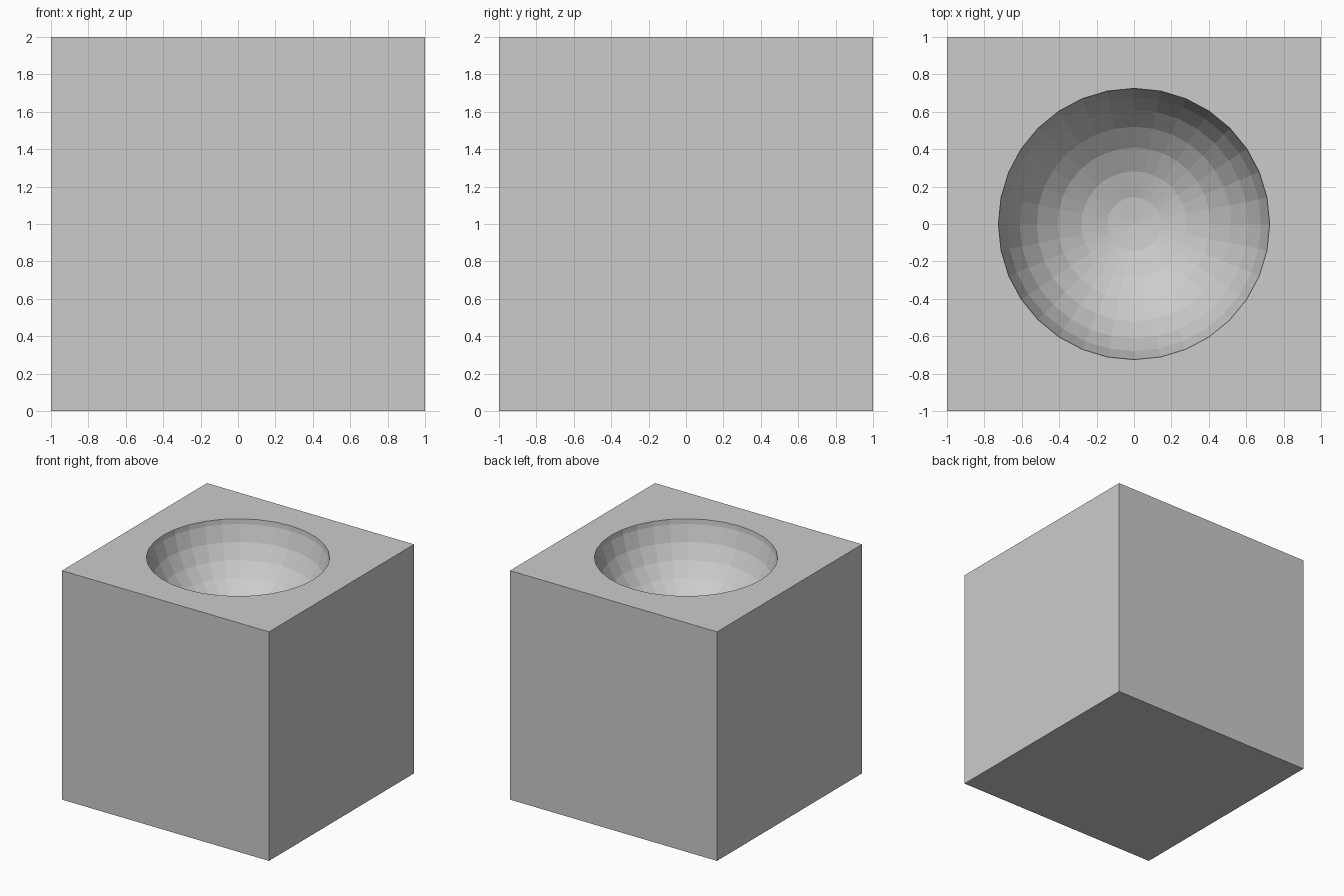
import bpy

if "Cube" in bpy.data.objects:
    bpy.data.objects.remove(bpy.data.objects["Cube"])

# solid block
bpy.ops.mesh.primitive_cube_add(size=2, location=(0, 0, 1))
block = bpy.context.object
block.name = "block"

# ball that scoops the bowl out of the top face
bpy.ops.mesh.primitive_uv_sphere_add(segments=32, ring_count=16, radius=0.735, location=(0, 0, 2.1))
cutter = bpy.context.object
cutter.name = "bowl_cutter"

# carve the bowl
mod = block.modifiers.new("bowl", 'BOOLEAN')
mod.operation = 'DIFFERENCE'
mod.solver = 'EXACT'
mod.object = cutter
bpy.context.view_layer.objects.active = block
bpy.ops.object.modifier_apply(modifier=mod.name)
bpy.data.objects.remove(cutter)
